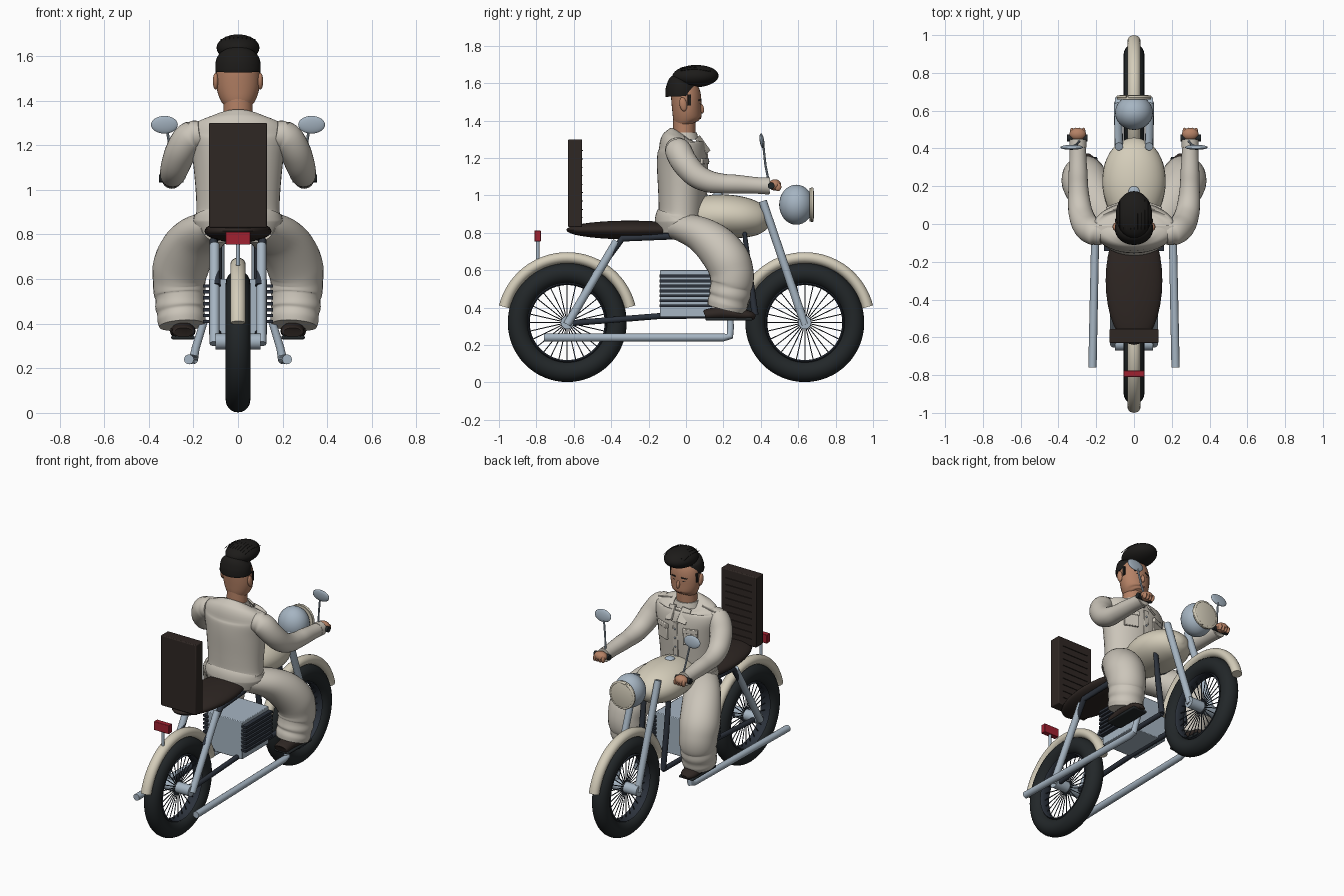
import bpy, bmesh
from math import sin, cos, pi, radians
from mathutils import Vector, Matrix, Euler

if "Cube" in bpy.data.objects:
    bpy.data.objects.remove(bpy.data.objects["Cube"])


def mat(name, r, g, b):
    m = bpy.data.materials.new(name)
    m.diffuse_color = (r, g, b, 1)
    m.use_nodes = True
    m.node_tree.nodes["Principled BSDF"].inputs["Base Color"].default_value = m.diffuse_color
    return m


CREAM = mat("cream_paint", .66, .61, .49)
CLOTH = mat("suit_cloth", .60, .56, .49)
STEEL = mat("steel", .38, .46, .54)
NAVY = mat("dark_frame", .025, .032, .045)
RUBBER = mat("rubber", .016, .02, .022)
LEATHER = mat("leather", .028, .02, .017)
HAIR = mat("hair", .012, .011, .01)
SKIN = mat("skin", .46, .22, .13)
LIPS = mat("lips", .33, .12, .09)
RED = mat("red_lamp", .35, .015, .03)


def finish(name, bm, material, mirror=False, bevel=0):
    bmesh.ops.recalc_face_normals(bm, faces=bm.faces)
    me = bpy.data.meshes.new(name)
    bm.to_mesh(me)
    bm.free()
    me.materials.append(material)
    me.polygons.foreach_set("use_smooth", [True] * len(me.polygons))
    me.set_sharp_from_angle(angle=radians(40))
    ob = bpy.data.objects.new(name, me)
    bpy.context.collection.objects.link(ob)
    if bevel:
        b = ob.modifiers.new("bevel", 'BEVEL')
        b.width, b.segments = bevel, 2
    if mirror:
        m = ob.modifiers.new("mirror", 'MIRROR')
        m.use_mirror_merge = False
    return ob


def xform(c, size, rot):
    R = Euler([radians(a) for a in rot]).to_matrix().to_4x4()
    return Matrix.Translation(c) @ R @ Matrix.Diagonal((*size, 1))


def ball(name, c, r, material, rot=(0, 0, 0), mirror=False):
    bm = bmesh.new()
    bmesh.ops.create_uvsphere(bm, u_segments=32, v_segments=18, radius=1, matrix=xform(c, r, rot))
    return finish(name, bm, material, mirror)


def boxes(name, items, material, mirror=False, bevel=0):
    """items: (centre, full size, rotation in degrees)"""
    bm = bmesh.new()
    for c, size, rot in items:
        bmesh.ops.create_cube(bm, size=1, matrix=xform(c, size, rot))
    return finish(name, bm, material, mirror, bevel)


def add_sweep(bm, pts, radii, seg=16, smooth=0, closed=False):
    """Sweep an ellipse (first radius lies along x) along a path."""
    if not isinstance(radii, list):
        radii = [radii] * len(pts)
    rows = [Vector((*p, *(r if isinstance(r, tuple) else (r, r)))) for p, r in zip(pts, radii)]
    if smooth:
        out = []
        for i in range(len(rows) - 1):
            a, b, c, d = rows[max(i - 1, 0)], rows[i], rows[i + 1], rows[min(i + 2, len(rows) - 1)]
            for k in range(smooth):
                t = k / smooth
                out.append(.5 * (2 * b + (c - a) * t + (2 * a - 5 * b + 4 * c - d) * t * t
                                 + (3 * b - a - 3 * c + d) * t ** 3))
        rows = out + [rows[-1]]
    n, rings = len(rows), []
    for i, row in enumerate(rows):
        lo, hi = ((i - 1) % n, (i + 1) % n) if closed else (max(i - 1, 0), min(i + 1, n - 1))
        t = (Vector(rows[hi][:3]) - Vector(rows[lo][:3])).normalized()
        ref = Vector((1, 0, 0)) if abs(t.x) < .95 else Vector((0, 0, 1))
        u = (ref - t * t.dot(ref)).normalized()
        v = t.cross(u)
        rings.append([bm.verts.new(Vector(row[:3]) + u * row[3] * cos(2 * pi * k / seg)
                                   + v * row[4] * sin(2 * pi * k / seg)) for k in range(seg)])
    for i in range(n if closed else n - 1):
        A, B = rings[i], rings[(i + 1) % n]
        for k in range(seg):
            bm.faces.new((A[k], A[(k + 1) % seg], B[(k + 1) % seg], B[k]))
    if not closed:
        bm.faces.new(rings[0][::-1])
        bm.faces.new(rings[-1])


def sweep(name, pts, radii, material, mirror=False, **kw):
    bm = bmesh.new()
    add_sweep(bm, pts, radii, **kw)
    return finish(name, bm, material, mirror)


def arc(y, z, r, a0, a1, n):
    return [(0, y + r * cos(radians(a0 + (a1 - a0) * i / n)),
             z + r * sin(radians(a0 + (a1 - a0) * i / n))) for i in range(n + 1)]


# Wheels, spokes, hubs and mudguards
for side, y in (("rear", -.635), ("front", .635)):
    z = .32
    sweep(side + "_tyre", arc(y, z, .263, 0, 360, 64)[:-1], (.055, .055), RUBBER, closed=True, seg=20)
    sweep(side + "_rim", arc(y, z, .208, 0, 360, 64)[:-1], (.035, .008), NAVY, closed=True, seg=10)
    bm = bmesh.new()
    for i in range(28):
        a = 2 * pi * i / 28
        add_sweep(bm, [(0, y + .025 * cos(a), z + .025 * sin(a)),
                       (0, y + .21 * cos(a), z + .21 * sin(a))], .003, seg=6)
    finish(side + "_spokes", bm, NAVY)
    sweep(side + "_hub", [(-.1, y, z), (.1, y, z)], .035, STEEL, seg=24)
    sweep(side + "_mudguard", arc(y, z, .346, 14, 166, 40), (.034, .03), CREAM, seg=20)

# Fork, rear struts, exhaust
sweep("fork_legs", [(.085, .635, .31), (.08, .41, .97)], .022, STEEL, True)
sweep("rear_struts", [(.105, -.635, .31), (.105, -.37, .755)], .022, STEEL, True)
sweep("exhaust_pipes", [(.22, -.76, .24), (.2, .2, .24), (.198, .235, .247), (.19, .238, .29),
                        (.15, .235, .42)], [.022, .021, .02, .018, .017], STEEL, True)

# Dark frame tubes
sweep("upper_frame", [(.095, -.49, .57), (.11, -.34, .77), (.1, 0, .785), (.09, .31, .83),
                      (.09, .335, .6), (.09, .37, .36)], .018, NAVY, True)
sweep("lower_frame", [(.075, -.635, .315), (.09, -.14, .355), (.09, .37, .36)], .016, NAVY, True)

# Engine with side fins
boxes("engine_block", [((0, 0, .475), (.26, .28, .25), (0, 0, 0))], STEEL, bevel=.004)
boxes("engine_fins", [((.14, 0, .41 + .0265 * i), (.036, .284, .015), (0, 0, 0)) for i in range(7)],
      NAVY, True)

# Seat, backrest, tail lamp
ball("seat", (0, -.3, .815), (.15, .34, .05), LEATHER)
boxes("backrest", [((0, -.593, 1.065), (.26, .075, .47), (0, 0, 0))], LEATHER, bevel=.006)
boxes("backrest_ribs", [((0, -.554, .88 + .045 * i), (.19, .008, .004), (0, 0, 0)) for i in range(9)],
      LEATHER)
boxes("tail_lamp", [((0, -.793, .783), (.11, .034, .058), (0, 0, 0))], RED, bevel=.003)
sweep("tail_lamp_post", [(0, -.793, .66), (0, -.793, .76)], .01, STEEL)

# Tank and headlight
sweep("fuel_tank", [(0, -.03, .87), (0, -.02, .875), (0, .06, .885), (0, .18, .89), (0, .3, .882),
                    (0, .39, .872), (0, .44, .865), (0, .455, .862)],
      [(.01, .01), (.05, .05), (.125, .1), (.165, .115), (.16, .11), (.12, .085), (.06, .045), (.01, .01)],
      CREAM, smooth=5, seg=32)
ball("fuel_cap", (0, .17, 1.003), (.03, .03, .012), STEEL)
ball("headlight_shell", (0, .59, .95), (.1, .092, .107), STEEL)
sweep("headlight_lens", [(0, .66, .95), (0, .678, .95), (0, .684, .95)], [.09, .088, .07], CREAM, seg=32)
sweep("headlight_rim", [(.085 * cos(2 * pi * i / 40), .674, .95 + .085 * sin(2 * pi * i / 40))
                        for i in range(40)], .008, CREAM, closed=True, seg=10)

# Grips and rear-view mirrors
sweep("grips", [(.245, .455, 1.052), (.355, .455, 1.052)], .018, RUBBER, True)
sweep("mirror_stems", [(.285, .445, 1.06), (.3, .425, 1.16), (.32, .412, 1.28)], .006, STEEL, True, seg=8)
ball("mirrors", (.33, .406, 1.292), (.06, .012, .04), STEEL, (8, 0, 0), True)

# Jacket
sweep("jacket", [(0, -.03, .8), (0, -.03, .855), (0, -.03, .875), (0, -.025, .9), (0, -.022, 1.0),
                 (0, -.02, 1.15), (0, -.022, 1.24), (0, -.028, 1.285), (0, -.022, 1.312), (0, -.015, 1.325)],
      [(.18, .125), (.2, .136), (.197, .134), (.187, .122), (.19, .126), (.205, .135), (.222, .13),
       (.21, .112), (.15, .09), (.07, .065)], CLOTH, smooth=5, seg=40)
sweep("jacket_belt", [(0, -.028, .862), (0, -.028, .892)], [(.201, .139), (.195, .133)], CLOTH, seg=40)
sweep("sleeves", [(.165, -.05, 1.25), (.215, -.04, 1.235), (.255, -.008, 1.175), (.28, .05, 1.11),
                  (.291, .12, 1.075), (.295, .2, 1.063), (.296, .27, 1.06), (.297, .35, 1.055),
                  (.297, .43, 1.05), (.297, .445, 1.05)],
      [.06, .071, .07, .065, .059, .052, .05, .045, .043, .04], CLOTH, True, smooth=5, seg=24)
sweep("cuffs", [(.297, .405, 1.052), (.297, .447, 1.05)], .045, CLOTH, True, seg=24)
sweep("collar_band", [(0, -.012, 1.3), (0, -.012, 1.335)], [(.085, .08), (.072, .07)], CLOTH, seg=32)
boxes("collar_flaps", [((.048, .09, 1.27), (.06, .012, .1), (32, 16, -18))], CLOTH, True, .003)
boxes("shoulder_straps", [((.16, -.03, 1.305), (.1, .045, .01), (0, 10, 0))], CLOTH, True, .003)
boxes("chest_pockets", [((.1, .094, 1.135), (.09, .02, .09), (0, 0, -21)),
                        ((.1, .097, 1.182), (.096, .022, .03), (0, 0, -21))], CLOTH, True, .004)
boxes("front_placket", [((0, .106, 1.06), (.035, .014, .33), (-2, 0, 0))], CLOTH, bevel=.003)
bm = bmesh.new()
for i in range(5):
    bmesh.ops.create_uvsphere(bm, u_segments=10, v_segments=6, radius=.006,
                              matrix=Matrix.Translation((0, .111 + .002 * i, .94 + .06 * i)))
finish("buttons", bm, STEEL)

# Baggy trousers and shoes
sweep("trousers", [(.09, -.06, .835), (.115, -.01, .825), (.175, .08, .79), (.225, .16, .73), (.256, .22, .655),
                   (.264, .243, .59), (.262, .245, .54), (.26, .24, .51), (.259, .235, .475),
                   (.257, .23, .45), (.254, .222, .42), (.252, .215, .392)],
      [(.085, .07), (.1, .078), (.115, .095), (.123, .113), (.126, .12), .118, .116, .11, .112, .106, .108, .102],
      CLOTH, True, smooth=5, seg=28)
sweep("shoes", [(.245, .1, .36), (.245, .112, .362), (.245, .19, .37), (.248, .27, .365), (.25, .34, .357),
                (.25, .37, .35)],
      [(.04, .022), (.05, .03), (.054, .036), (.057, .033), (.048, .025), (.018, .012)],
      LEATHER, True, smooth=4, seg=20)
boxes("shoe_soles", [((.247, .23, .338), (.105, .25, .016), (0, 0, 0))], RUBBER, True, .006)

# Hands
ball("hands", (.298, .475, 1.056), (.044, .034, .03), SKIN, mirror=True)
bm = bmesh.new()
for i in range(4):
    bmesh.ops.create_uvsphere(bm, u_segments=12, v_segments=8, radius=1,
                              matrix=xform((.268 + .02 * i, .492, 1.045), (.011, .018, .022), (0, 0, 0)))
finish("fingers", bm, SKIN, True)

# Head
sweep("neck", [(0, -.01, 1.3), (0, -.008, 1.43)], [(.066, .06), (.064, .06)], SKIN, seg=28)
sweep("head", [(0, .02, 1.372), (0, .016, 1.38), (0, .008, 1.405), (0, .004, 1.46), (0, .0, 1.53),
               (0, -.01, 1.58), (0, -.01, 1.6)],
      [(.03, .04), (.055, .06), (.08, .074), (.096, .078), (.097, .08), (.085, .07), (.06, .05)],
      SKIN, smooth=5, seg=32)
ball("ears", (.1, -.015, 1.487), (.013, .02, .038), SKIN, (10, 0, 0), True)
ball("nose", (0, .08, 1.465), (.011, .016, .028), SKIN, (14, 0, 0))
ball("lips", (0, .077, 1.415), (.022, .005, .006), LIPS)
ball("eyes", (.036, .072, 1.49), (.014, .005, .006), HAIR, (0, 0, -20), True)
boxes("eyebrows", [((.038, .073, 1.511), (.038, .008, .008), (0, 6, -22))], HAIR, True)

# Swept-up hair
sweep("hair_sides", [(0, -.024, 1.53), (0, -.024, 1.54), (0, -.022, 1.575), (0, -.02, 1.603), (0, -.01, 1.622)],
      [(.1, .085), (.102, .087), (.1, .085), (.088, .074), (.05, .04)], HAIR, smooth=4, seg=32)
boxes("sideburns", [((.095, .018, 1.51), (.012, .02, .06), (0, 0, 0))], HAIR, True, .003)
ball("quiff", (0, .05, 1.637), (.096, .124, .06), HAIR, (2, 0, 0))
bm = bmesh.new()
for i in range(9):
    x = -.076 + .019 * i
    h = .058 * (1 - (x / .1) ** 2) ** .5
    add_sweep(bm, [(x, -.03, 1.638 + h * .75), (x, .05, 1.638 + h), (x, .13, 1.638 + h * .65)],
              .0018, seg=5, smooth=4)
finish("hair_strands", bm, HAIR)
